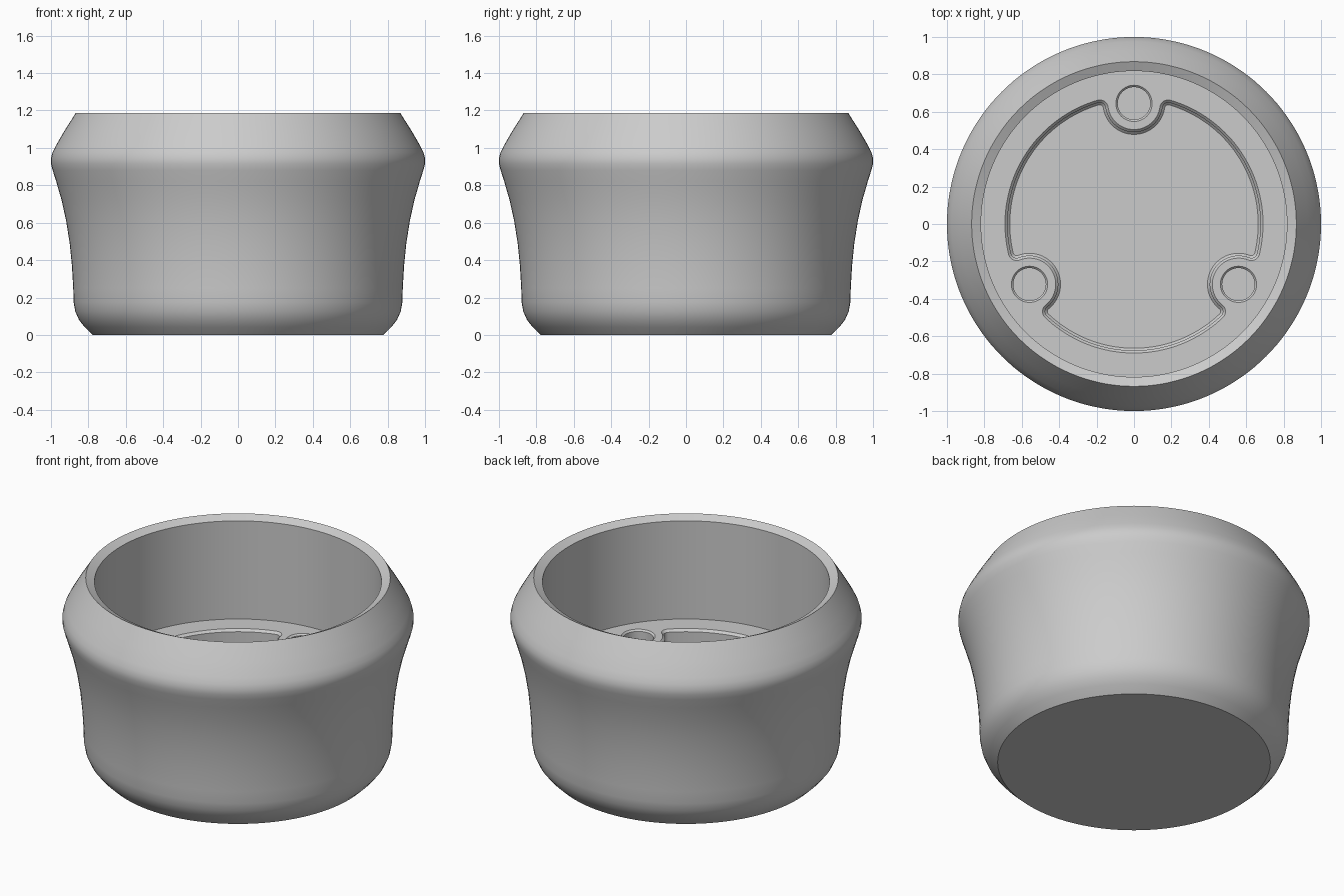
import bpy, bmesh
from math import cos, sin, pi, acos, atan2, radians

if "Cube" in bpy.data.objects:
    bpy.data.objects.remove(bpy.data.objects["Cube"], do_unlink=True)

grey = bpy.data.materials.new("plain grey")
grey.use_nodes = True
grey.diffuse_color = (0.6, 0.6, 0.6, 1)
grey.node_tree.nodes["Principled BSDF"].inputs["Base Color"].default_value = (0.6, 0.6, 0.6, 1)

FLOOR = 0.545        # height of the inner ledge
BOSS_DIST = 0.645    # distance of each boss from the axis
BOSS_ANGLES = [radians(a) for a in (90, 210, 330)]


def arc(cx, cy, r, a0, a1, n):
    """Points along an arc, both ends included."""
    return [(cx + r * cos(a0 + (a1 - a0) * i / n),
             cy + r * sin(a0 + (a1 - a0) * i / n)) for i in range(n + 1)]


def circle(r, cx=0, cy=0, n=144):
    return arc(cx, cy, r, 0, 2 * pi, n)[:-1]


def loft(bm, sections):
    """Wall through a stack of (outline, height) sections, capped at the first.
    Returns the edges of the open last section."""
    loops = [[bm.verts.new((x, y, z)) for x, y in pts] for pts, z in sections]
    for a, b in zip(loops, loops[1:]):
        for i in range(len(a)):
            bm.faces.new((a[i - 1], a[i], b[i], b[i - 1]))
    bm.faces.new(loops[0])
    rim = loops[-1]
    return [bm.edges.get((rim[i - 1], rim[i])) for i in range(len(rim))]


def pocket_outline(d):
    """Round pocket notched by three bosses, inset by d."""
    main, boss, fil = 0.69, 0.14, 0.045
    ring, reach = main - fil, boss + fil
    # angle about the axis from a boss to its corner fillet
    a = acos((ring**2 + BOSS_DIST**2 - reach**2) / (2 * ring * BOSS_DIST))
    # angle at the boss between the inward direction and the fillet
    b = atan2(ring * sin(a), BOSS_DIST - ring * cos(a))
    pts = []
    for t in BOSS_ANGLES:
        pts += arc(ring * cos(t - a), ring * sin(t - a), fil - d, t - a, t + b, 10)
        pts += arc(BOSS_DIST * cos(t), BOSS_DIST * sin(t), boss + d,
                   t + pi + b, t + pi - b, 28)[1:-1]
        pts += arc(ring * cos(t + a), ring * sin(t + a), fil - d, t - b, t + a, 10)
        pts += arc(0, 0, main - d, t + a, t + 2 * pi / 3 - a, 40)[1:-1]
    return pts


bm = bmesh.new()

# Cup shell: outside, sloped lip, straight inner wall
profile = [(0.777, 0), (0.82, 0.042), (0.85, 0.08), (0.87, 0.125), (0.879, 0.175),
           (0.881, 0.25), (0.888, 0.37), (0.9, 0.49), (0.919, 0.61), (0.943, 0.72),
           (0.972, 0.82), (0.991, 0.88), (1, 0.915), (1, 0.945), (0.992, 0.975),
           (0.975, 1.01), (0.93, 1.088), (0.868, 1.186), (0.818, 1.162), (0.818, FLOOR)]
ledge_edges = loft(bm, [(circle(r), z) for r, z in profile])

# Recessed pocket with bevelled rim
pocket = [(0.026, -0.12), (0.014, -0.108), (0.014, -0.014), (0, 0)]
ledge_edges += loft(bm, [(pocket_outline(d), FLOOR + z) for d, z in pocket])

# Bevelled round socket in each boss
socket = [(0.087, -0.1), (0.087, -0.01), (0.097, 0)]
for t in BOSS_ANGLES:
    x, y = BOSS_DIST * cos(t), BOSS_DIST * sin(t)
    ledge_edges += loft(bm, [(circle(r, x, y, 48), FLOOR + z) for r, z in socket])

# Flat ledge around the pocket and sockets
bmesh.ops.triangle_fill(bm, edges=ledge_edges, normal=(0, 0, 1))
bmesh.ops.recalc_face_normals(bm, faces=bm.faces)

mesh = bpy.data.meshes.new("cup_body")
bm.to_mesh(mesh)
bm.free()
mesh.materials.append(grey)
cup = bpy.data.objects.new("cup_body", mesh)
bpy.context.collection.objects.link(cup)

bpy.ops.object.select_all(action='DESELECT')
cup.select_set(True)
bpy.context.view_layer.objects.active = cup
bpy.ops.object.shade_smooth_by_angle(angle=radians(25))
